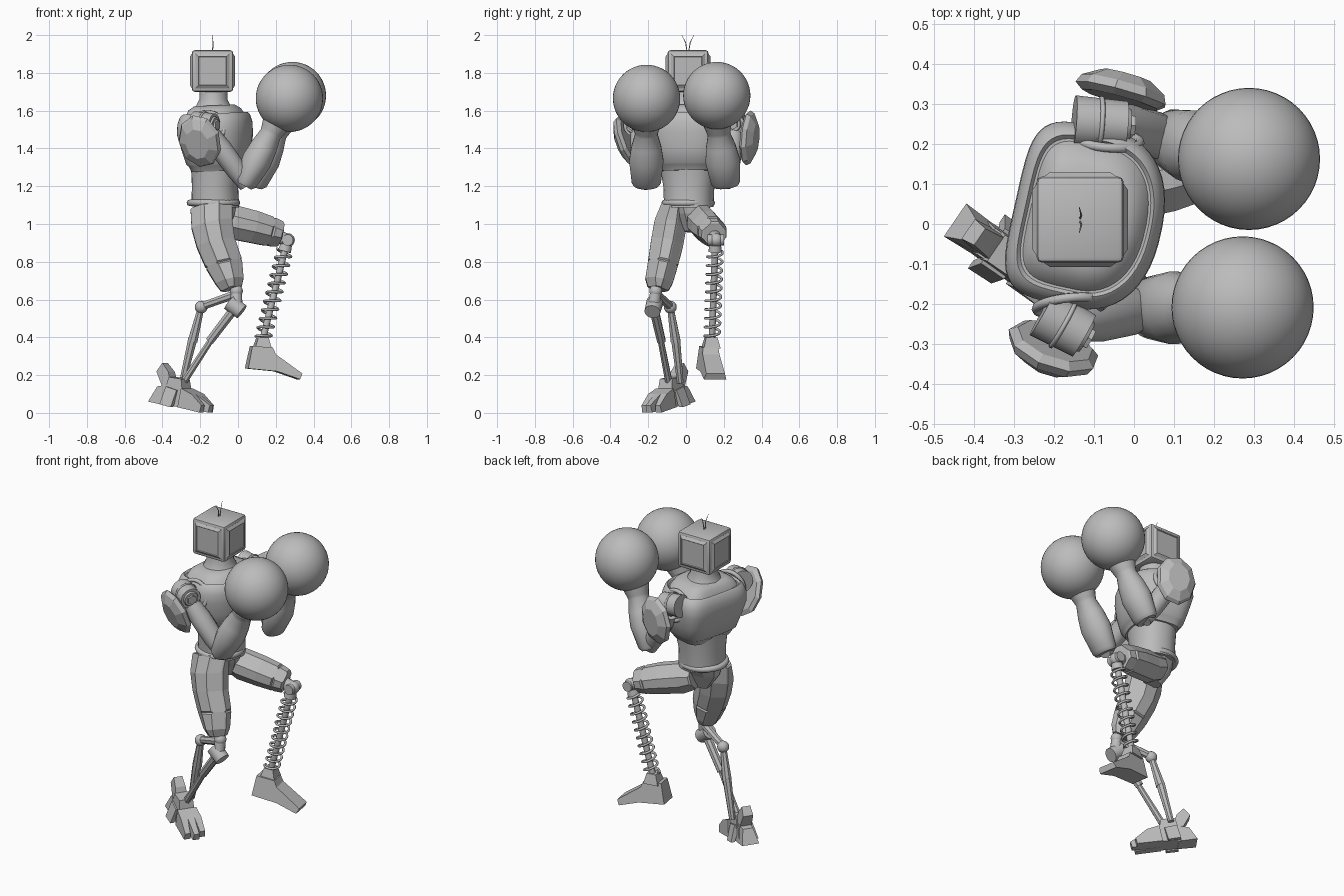
import bpy, bmesh, math
from mathutils import Vector, Matrix

if "Cube" in bpy.data.objects:
    bpy.data.objects.remove(bpy.data.objects["Cube"], do_unlink=True)

GREY = (0.5, 0.5, 0.5, 1)
mat = bpy.data.materials.new("plain grey")
mat.use_nodes = True
mat.diffuse_color = GREY
mat.node_tree.nodes["Principled BSDF"].inputs["Base Color"].default_value = GREY


def finish(bm, name, angle=0):
    """Turn a bmesh into an object; edges flatter than angle shade smooth."""
    bmesh.ops.recalc_face_normals(bm, faces=bm.faces)
    for f in bm.faces:
        f.smooth = angle > 0
    for e in bm.edges:
        e.smooth = e.calc_face_angle(0) < math.radians(angle)
    me = bpy.data.meshes.new(name)
    bm.to_mesh(me)
    bm.free()
    me.materials.append(mat)
    ob = bpy.data.objects.new(name, me)
    bpy.context.collection.objects.link(ob)
    return ob


def loft(name, stations, n=16, ref=(1, 0, 0), power=1, back=None, angle=40, plate=0):
    """Skin rings (x, y, z, radius along ref, radius across) into a closed form."""
    bm = bmesh.new()
    pts = [Vector(s[:3]) for s in stations]
    axis = (pts[-1] - pts[0]).normalized()
    ref = Vector(ref)
    u = (ref - axis * ref.dot(axis)).normalized()
    v = axis.cross(u)
    rings = []
    for p, s in zip(pts, stations):
        ring = []
        for i in range(n):
            a = math.tau * (i + 0.5) / n
            c, d = math.cos(a), math.sin(a)
            q = back if back and c < 0 else power
            ring.append(bm.verts.new(p + u * s[3] * math.copysign(abs(c) ** q, c)
                                     + v * s[4] * math.copysign(abs(d) ** q, d)))
        rings.append(ring)
    columns = []
    for i in range(n):
        j = (i + 1) % n
        columns.append([bm.faces.new((r[i], r[j], t[j], t[i])) for r, t in zip(rings, rings[1:])])
    bm.faces.new(rings[0][::-1])
    bm.faces.new(rings[-1])
    if plate:
        # Raised armour plates, an upper and a lower one on every second column
        bmesh.ops.recalc_face_normals(bm, faces=bm.faces)
        for column in columns[1::2]:
            for part in (column[:3], column[3:]):
                bmesh.ops.inset_region(bm, faces=part, thickness=plate, depth=plate,
                                       use_even_offset=True)
    return finish(bm, name, angle)


def rod(name, a, b, r, r2=None, n=12, angle=40):
    r2 = r2 or r
    ref = (0, 1, 0) if abs(b[1] - a[1]) < abs(b[2] - a[2]) + abs(b[0] - a[0]) else (0, 0, 1)
    return loft(name, [(*a, r, r), (*b, r2, r2)], n, ref, angle=angle)


def ball(name, c, r, n=32):
    bm = bmesh.new()
    bmesh.ops.create_uvsphere(bm, u_segments=n, v_segments=n // 2, radius=r,
                              matrix=Matrix.Translation(c))
    return finish(bm, name, 60)


def band(name, c, direction, radius, thick):
    """Rounded hoop around a direction."""
    q = Vector(direction).to_track_quat("Z", "Y").to_matrix()
    bm = bmesh.new()
    n, m = 32, 8
    grid = [[bm.verts.new(Vector(c) + q @ Vector((
        (radius + thick * math.cos(b)) * math.cos(a), (radius + thick * math.cos(b)) * math.sin(a),
        thick * math.sin(b)))) for b in (math.tau * k / m for k in range(m))]
        for a in (math.tau * k / n for k in range(n))]
    for i in range(n):
        for k in range(m):
            bm.faces.new((grid[i][k], grid[i - 1][k], grid[i - 1][k - 1], grid[i][k - 1]))
    return finish(bm, name, 80)


def prism(name, outline, origin, yaw):
    """Side outline of (along, up, half width, side shift) points, swept sideways."""
    bm = bmesh.new()
    m = Matrix.Translation(origin) @ Matrix.Rotation(yaw, 4, "Z")
    sides = [[bm.verts.new(m @ Vector((p[0], p[3] + k * p[2], p[1]))) for p in outline]
             for k in (-1, 1)]
    bm.faces.new(sides[0])
    bm.faces.new(sides[1][::-1])
    for i in range(len(outline)):
        bm.faces.new((sides[0][i], sides[0][i - 1], sides[1][i - 1], sides[1][i]))
    return finish(bm, name)


# Head: bevelled box with a sloped raised panel on each side
bm = bmesh.new()
bmesh.ops.create_cube(bm, size=1, matrix=Matrix.Translation((-0.135, 0.011, 1.81))
                      @ Matrix.Diagonal((0.218, 0.216, 0.22, 1)))
bmesh.ops.bevel(bm, geom=bm.edges[:], offset=0.014, segments=2, affect="EDGES", profile=0.5)
panels = [f for f in bm.faces if f.calc_area() > 0.02 and abs(f.normal.z) < 0.5]
for thickness, depth in ((0.006, 0), (0.022, 0.011), (0.004, -0.004)):
    bmesh.ops.inset_individual(bm, faces=panels, thickness=thickness, depth=depth)
finish(bm, "head", 25)
for k in (-1, 1):
    tip = Vector((-0.137, 0.01 + k * 0.032, 2.0))
    mid = Vector((-0.132, 0.01 + k * 0.012, 1.96))
    rod("antenna_base", (-0.135, 0.01 + k * 0.004, 1.91), mid, 0.003, 0.0025, 6)
    rod("antenna_tip", mid, tip, 0.0025, 0.001, 6)

# Torso
turn = (math.cos(-0.22), math.sin(-0.22), 0)
loft("neck", [(-0.13, 0.012, 1.58, 0.11, 0.115), (-0.13, 0.012, 1.63, 0.09, 0.095),
              (-0.13, 0.012, 1.66, 0.075, 0.08), (-0.13, 0.012, 1.72, 0.075, 0.08)], 24)
chest = [(-0.105, 1.28, 0.125, 0.155), (-0.104, 1.31, 0.14, 0.175), (-0.104, 1.32, 0.152, 0.185),
         (-0.108, 1.4, 0.172, 0.21), (-0.115, 1.48, 0.187, 0.228), (-0.115, 1.535, 0.185, 0.228),
         (-0.115, 1.575, 0.172, 0.212), (-0.115, 1.586, 0.16, 0.197),
         (-0.115, 1.576, 0.152, 0.188), (-0.115, 1.576, 0.146, 0.182),
         (-0.118, 1.607, 0.13, 0.16), (-0.12, 1.628, 0.1, 0.12)]
loft("chest", [(x, 0.015, *c) for x, *c in chest], 48, turn, 0.85, 0.45)
loft("abdomen", [(-0.12, 0.015, 1.09, 0.125, 0.13), (-0.122, 0.015, 1.2, 0.12, 0.135),
                 (-0.115, 0.015, 1.32, 0.132, 0.155)], 32, turn, 0.9)
band("waist_band", (-0.13, 0.012, 1.112), (0, 0, 1), 0.124, 0.018)
loft("pelvis", [(-0.12, 0.02, 1.11, 0.12, 0.125), (-0.12, 0.02, 1.05, 0.11, 0.085),
                (-0.11, 0.025, 0.96, 0.06, 0.035)], 10, angle=0)


def pad(name, c, yaw, tilt, side):
    """Faceted shoulder shield, domed to its outer side."""
    ob = loft(name, [(0, 0, -0.025, 0.1, 0.12), (0, 0, -0.01, 0.12, 0.148),
                     (0, 0, 0.012, 0.11, 0.135), (0, 0, 0.038, 0.065, 0.085)], 9, angle=0)
    ob.matrix_world = (Matrix.Translation(c) @ Matrix.Rotation(yaw, 4, "Z")
                       @ Matrix.Rotation(-side * (math.pi / 2 - tilt), 4, "X"))


def arm(name, side, s0, s1, shoulder, elbow, wrist, glove):
    s0, s1, elbow, wrist = map(Vector, (s0, s1, elbow, wrist))
    d = s1 - s0
    rod(name + "_shoulder", s0 - d * 0.3, s1, 0.066, 0.06, 20)
    rod(name + "_shoulder_cap", s1, s1 + d * 0.1, 0.045, 0.04, 20)
    rod(name + "_shoulder_bolt", s1, s1 + d * 0.22, 0.028, n=6, angle=0)
    band(name + "_shoulder_band", s0 + d * 0.35, d, 0.063, 0.006)
    band(name + "_socket", shoulder, (0.1, side, 0.25), 0.085, 0.012)
    up = Vector(shoulder) + Vector((0.01, side * 0.04, -0.03))
    loft(name + "_upper", [(*up.lerp(elbow, t), a, b) for t, a, b in
         ((0, 0.05, 0.05), (0.3, 0.062, 0.058), (0.75, 0.06, 0.055), (1.05, 0.04, 0.045))],
         14, (0, 1, 0))
    loft(name + "_forearm", [(*elbow.lerp(wrist, t), a, b) for t, a, b in
         ((-0.06, 0.066, 0.045), (0.0, 0.078, 0.062), (0.4, 0.092, 0.08), (0.65, 0.08, 0.072),
          (0.88, 0.06, 0.058), (0.93, 0.064, 0.062), (1.1, 0.078, 0.078))], 20, (0, 1, 0))
    ball(name + "_glove", glove, 0.178, 48)


arm("near_arm", -1, (-0.205, -0.235, 1.53), (-0.125, -0.28, 1.525), (-0.16, -0.205, 1.51),
    (0.04, -0.21, 1.22), (0.19, -0.21, 1.51), (0.272, -0.209, 1.665))
arm("far_arm", 1, (-0.12, 0.255, 1.54), (-0.02, 0.248, 1.53), (-0.07, 0.212, 1.51),
    (0.095, 0.21, 1.22), (0.215, 0.17, 1.51), (0.288, 0.163, 1.68))
pad("near_shoulder_pad", (-0.205, -0.315, 1.435), -0.36, -0.36, -1)
pad("far_shoulder_pad", (-0.028, 0.335, 1.455), -0.27, -0.08, 1)

# Standing leg: plated thigh, ball and drum knee, two piston rods
loft("standing_thigh", [(-0.14, -0.06, 1.105, 0.114, 0.062), (-0.138, -0.082, 1.0, 0.11, 0.084),
     (-0.118, -0.1, 0.9, 0.102, 0.084), (-0.075, -0.122, 0.79, 0.097, 0.077),
     (-0.045, -0.143, 0.7, 0.073, 0.07), (-0.035, -0.148, 0.655, 0.05, 0.05)],
     8, power=0.9, angle=0, plate=0.008)
ball("standing_knee_ball", (-0.008, -0.16, 0.645), 0.034, 20)
rod("standing_knee_link", (-0.008, -0.16, 0.64), (-0.01, -0.172, 0.56), 0.03, 0.035)
rod("standing_knee_drum", (-0.045, -0.165, 0.585), (0.02, -0.178, 0.535), 0.045, 0.042, 16)
rod("standing_front_shin", (-0.02, -0.17, 0.55), (-0.15, -0.13, 0.38), 0.026, 0.024, 8, 0)
rod("standing_front_piston", (-0.14, -0.135, 0.39), (-0.29, -0.09, 0.16), 0.017, 0.02, 8, 0)
rod("standing_rear_strut", (-0.02, -0.15, 0.625), (-0.19, -0.085, 0.565), 0.024, 0.022, 8, 0)
ball("standing_rear_joint", (-0.195, -0.083, 0.56), 0.034, 16)
rod("standing_rear_shin", (-0.195, -0.083, 0.56), (-0.24, -0.055, 0.38), 0.018, 0.028, 8, 0)
rod("standing_rear_piston", (-0.24, -0.055, 0.39), (-0.295, -0.03, 0.16), 0.026, 0.018, 8, 0)

# Clawed foot
FOOT, YAW = (-0.312, -0.083, 0.0), -0.6
prism("clawed_foot_body", [(-0.1, 0.05, 0.045, 0), (0.07, 0.025, 0.055, 0), (0.09, 0.08, 0.05, 0),
      (0.03, 0.15, 0.04, 0), (-0.07, 0.15, 0.04, 0)], FOOT, YAW)
prism("clawed_foot_ankle", [(-0.06, 0.12, 0.045, 0), (0.05, 0.12, 0.045, 0), (0.04, 0.18, 0.04, 0),
      (-0.04, 0.19, 0.04, 0)], FOOT, YAW)
prism("clawed_foot_spur", [(-0.085, 0.14, 0.035, 0), (-0.03, 0.16, 0.035, 0),
      (-0.05, 0.22, 0.03, 0), (-0.09, 0.265, 0.025, 0), (-0.125, 0.22, 0.03, 0)], FOOT, YAW)
prism("clawed_foot_heel", [(-0.165, 0.06, 0.05, 0), (-0.06, 0.04, 0.045, 0), (-0.05, 0.15, 0.035, 0),
      (-0.12, 0.14, 0.03, 0)], FOOT, YAW)
for k in (-1, 0, 1):
    reach = 0.208 - 0.025 * abs(k)
    prism("clawed_foot_toe", [(0.03, 0.03, 0.022, k * 0.038), (reach - 0.01, 0.002, 0.019, k * 0.044),
          (reach, 0.04, 0.015, k * 0.044), (0.12, 0.1, 0.02, k * 0.04),
          (0.05, 0.13, 0.02, k * 0.036)], FOOT, YAW)
for k in (-1, 1):
    prism("clawed_foot_side_claw", [(-0.07, 0.045, 0.012, k * 0.07), (0.0, 0.03, 0.012, k * 0.068),
          (0.02, 0.12, 0.015, k * 0.038), (-0.05, 0.14, 0.015, k * 0.038)], FOOT, YAW)

# Raised leg: plated thigh, knee joint, coil spring on a rod, wedge foot
loft("raised_thigh", [(-0.11, 0.075, 1.035, 0.07, 0.07), (-0.03, 0.085, 1.01, 0.088, 0.077),
     (0.08, 0.112, 0.985, 0.084, 0.08), (0.17, 0.138, 0.96, 0.076, 0.074),
     (0.225, 0.15, 0.945, 0.064, 0.062)], 8, (0, 0, 1), 0.9, angle=0, plate=0.008)
rod("raised_knee_arm", (0.2, 0.147, 0.94), (0.26, 0.158, 0.915), 0.035)
rod("raised_knee_axle", (0.263, 0.115, 0.915), (0.263, 0.2, 0.915), 0.03, n=16)
ball("raised_knee_ball", (0.265, 0.16, 0.915), 0.036, 20)
top, low = Vector((0.255, 0.155, 0.89)), Vector((0.13, 0.137, 0.385))
rod("spring_rod", top, low, 0.018)
rod("spring_top_seat", top, top.lerp(low, 0.07), 0.032, 0.036)
d = (low - top).normalized()
u = Vector((0, 1, 0)).cross(d).normalized()
w = d.cross(u)
turns, steps = 10, 14
curve = bpy.data.curves.new("coil_spring", "CURVE")
curve.dimensions = "3D"
curve.bevel_depth = 0.007
curve.bevel_resolution = 1
curve.use_fill_caps = True
spline = curve.splines.new("POLY")
spline.points.add(turns * steps)
for i, p in enumerate(spline.points):
    a, t = math.tau * i / steps, 0.06 + 0.92 * i / (turns * steps)
    p.co = (*(top.lerp(low, t) + (u * math.cos(a) + w * math.sin(a)) * 0.041), 1)
curve.materials.append(mat)
bpy.context.collection.objects.link(bpy.data.objects.new("coil_spring", curve))
SOLE, AIM = (0.06, 0.11, 0.0), 0.17
prism("raised_ankle", [(0.025, 0.34, 0.045, 0.01), (0.115, 0.34, 0.045, 0.01),
      (0.1, 0.4, 0.03, 0.01), (0.045, 0.4, 0.03, 0.01)], SOLE, AIM)
prism("raised_foot", [(-0.015, 0.235, 0.055, 0), (0.14, 0.22, 0.06, 0), (0.262, 0.178, 0.06, 0),
      (0.277, 0.208, 0.05, 0), (0.135, 0.31, 0.045, 0), (0.12, 0.345, 0.042, 0),
      (0.01, 0.355, 0.042, 0)], SOLE, AIM)
